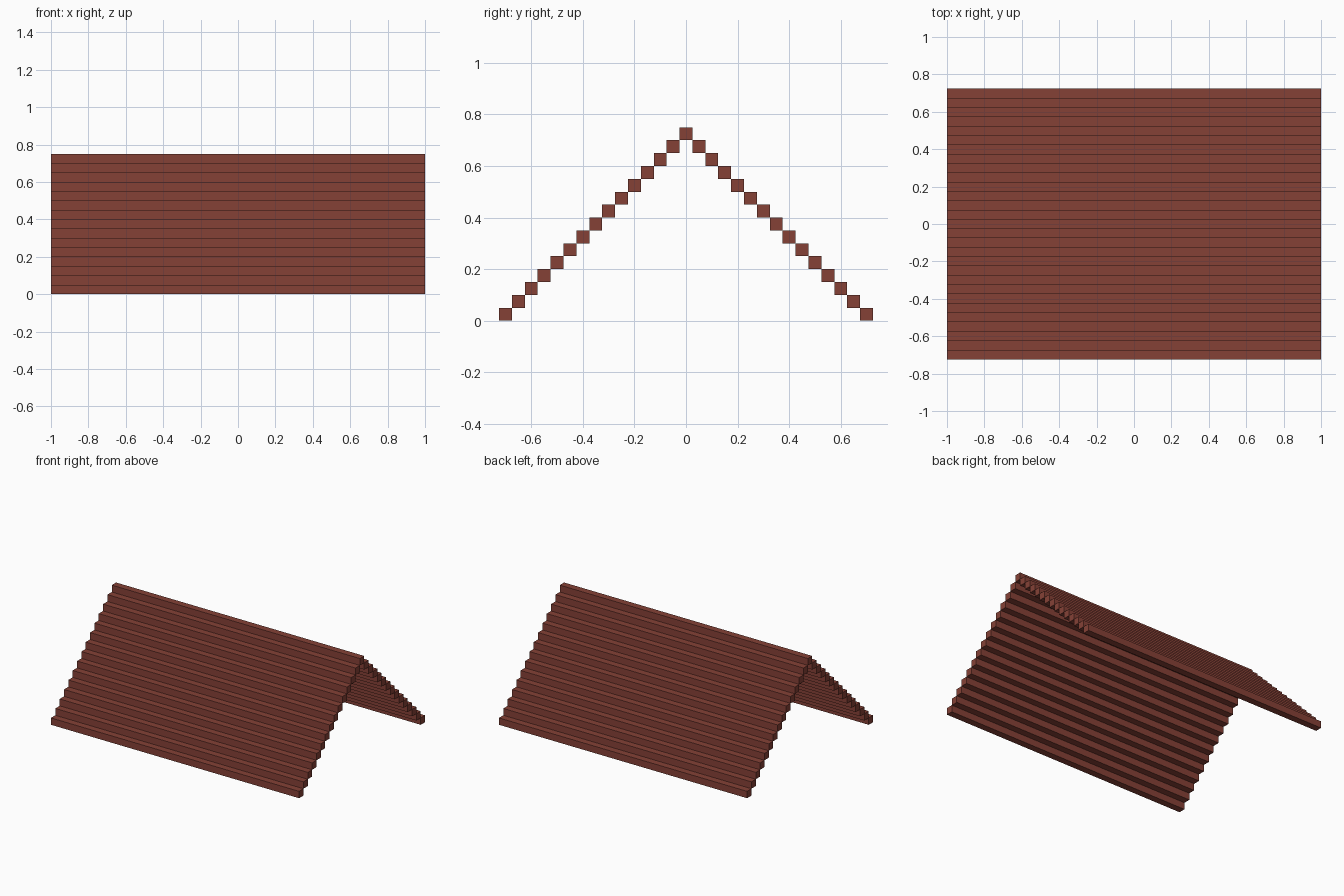
import bpy
import bmesh
from mathutils import Matrix, Vector

if "Cube" in bpy.data.objects:
    bpy.data.objects.remove(bpy.data.objects["Cube"])

STEP = 0.05      # square section of each roof beam
LEVELS = 15      # beams from eave to ridge
LENGTH = 2.0

tile = bpy.data.materials.new("red_brown_tile")
tile.diffuse_color = (0.235, 0.053, 0.037, 1.0)
tile.use_nodes = True
tile.node_tree.nodes["Principled BSDF"].inputs["Base Color"].default_value = tile.diffuse_color


def beams(name, centres):
    """One object made of long square beams at the given (y, z) centres."""
    bm = bmesh.new()
    for y, z in centres:
        mat = Matrix.Translation(Vector((0, y, z))) @ Matrix.Diagonal((LENGTH, STEP, STEP, 1))
        bmesh.ops.create_cube(bm, size=1.0, matrix=mat)
    mesh = bpy.data.meshes.new(name)
    bm.to_mesh(mesh)
    bm.free()
    mesh.materials.append(tile)
    obj = bpy.data.objects.new(name, mesh)
    bpy.context.collection.objects.link(obj)
    return obj


# Stepped slopes, eave up to just below the ridge
for name, side in (("front_roof_slope", -1), ("back_roof_slope", 1)):
    beams(name, [(side * (LEVELS - 1 - i) * STEP, (i + 0.5) * STEP)
                 for i in range(LEVELS - 1)])

# Ridge beam on top
beams("ridge_beam", [(0, (LEVELS - 0.5) * STEP)])
